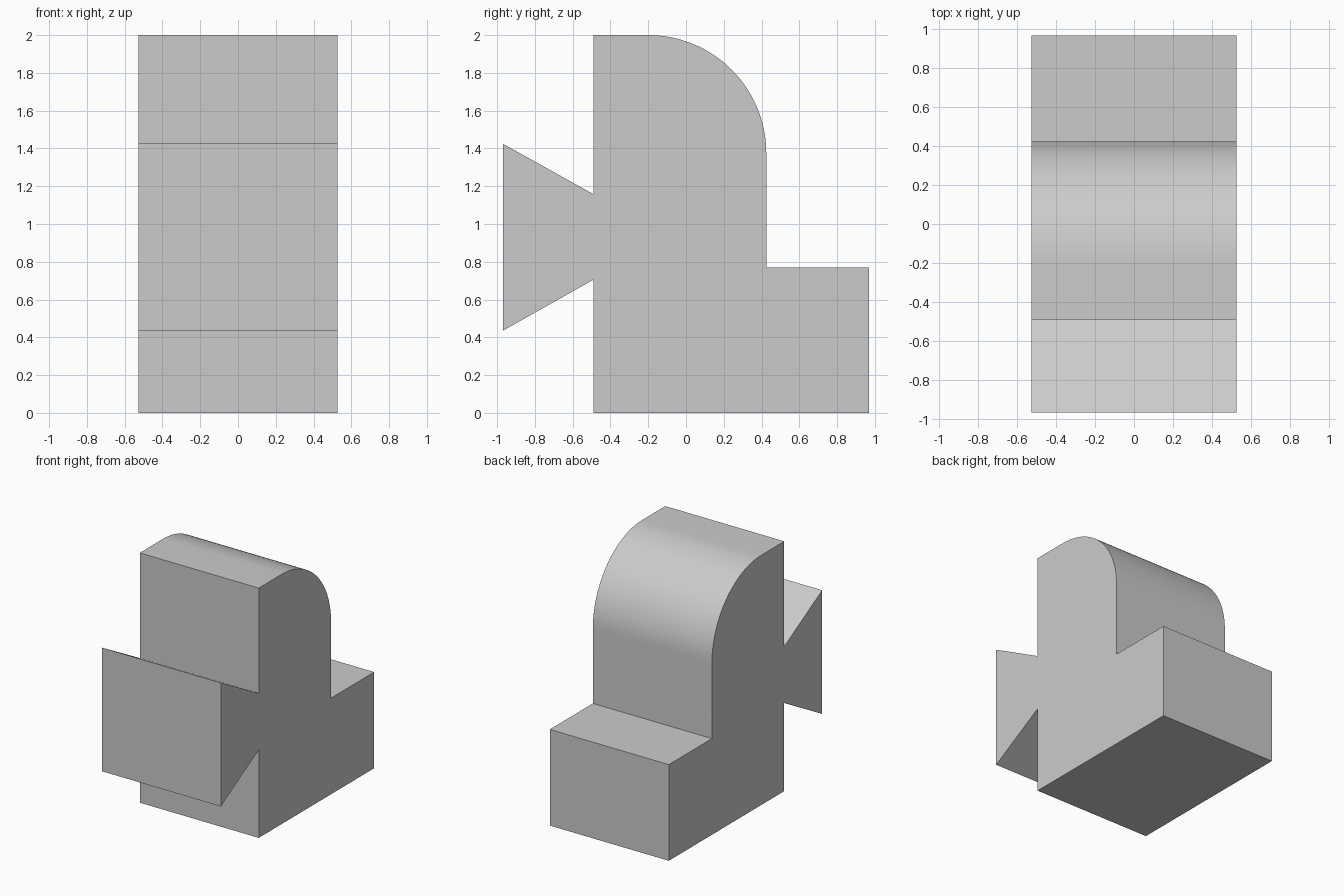
import bpy
import bmesh
from math import sin, cos, pi

cube = bpy.data.objects.get("Cube")
if cube:
    bpy.data.objects.remove(cube, do_unlink=True)

HALF_WIDTH = 0.527
BACK_WALL, TOP, RADIUS = 0.425, 2.0, 0.625

# Plain grey material
grey = bpy.data.materials.new("plain grey")
grey.use_nodes = True
colour = (0.6, 0.6, 0.6, 1)
grey.diffuse_color = colour
grey.node_tree.nodes["Principled BSDF"].inputs["Base Color"].default_value = colour

# Side profile (y, z): step, rounded back shoulder, flared front dovetail
ARC_STEPS = 32
shoulder = [(BACK_WALL - RADIUS + RADIUS * cos(a), TOP - RADIUS + RADIUS * sin(a))
            for a in (i * pi / 2 / ARC_STEPS for i in range(ARC_STEPS + 1))]
profile = ([(-0.49, 0), (0.97, 0), (0.97, 0.77), (BACK_WALL, 0.77)]
           + shoulder
           + [(-0.49, TOP), (-0.49, 1.158), (-0.97, 1.425),
              (-0.97, 0.435), (-0.49, 0.705)])

# Extrude the profile across the width
bm = bmesh.new()
side = bm.faces.new([bm.verts.new((-HALF_WIDTH, y, z)) for y, z in profile])
result = bmesh.ops.extrude_face_region(bm, geom=[side])
moved = [v for v in result["geom"] if isinstance(v, bmesh.types.BMVert)]
bmesh.ops.translate(bm, verts=moved, vec=(2 * HALF_WIDTH, 0, 0))
bmesh.ops.recalc_face_normals(bm, faces=bm.faces)

mesh = bpy.data.meshes.new("dovetail_block")
bm.to_mesh(mesh)
bm.free()
mesh.materials.append(grey)
block = bpy.data.objects.new("dovetail_block", mesh)
bpy.context.collection.objects.link(block)

# Smooth the shoulder, keep the corners sharp
bpy.ops.object.select_all(action="DESELECT")
block.select_set(True)
bpy.context.view_layer.objects.active = block
bpy.ops.object.shade_smooth_by_angle(angle=pi / 6)
